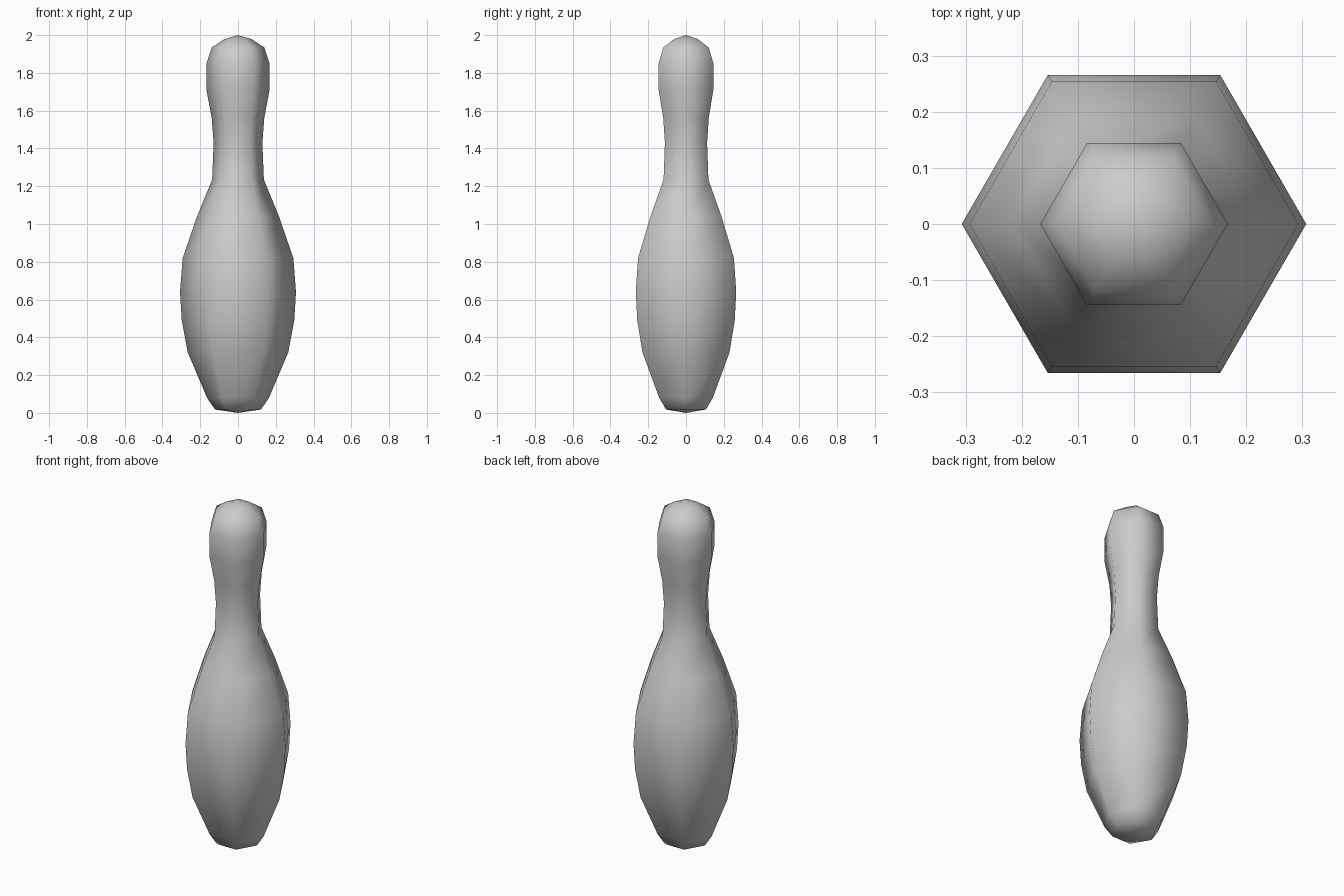
import bpy, bmesh, math

cube = bpy.data.objects.get("Cube")
if cube:
    bpy.data.objects.remove(cube, do_unlink=True)

SIDES = 6

# Pin colour
grey = bpy.data.materials.new("light grey")
grey.use_nodes = True
colour = (0.6, 0.6, 0.6, 1)
grey.diffuse_color = colour
grey.node_tree.nodes["Principled BSDF"].inputs["Base Color"].default_value = colour

# Profile from base to crown: (corner radius, height)
profile = [(0.122, 0.018), (0.164, 0.08), (0.266, 0.32), (0.298, 0.49),
           (0.307, 0.64), (0.293, 0.82), (0.217, 1.04), (0.137, 1.235),
           (0.129, 1.43), (0.139, 1.56), (0.167, 1.71), (0.167, 1.85),
           (0.139, 1.935), (0.07, 1.98)]

# Six-sided turned body
bm = bmesh.new()
rings = []
for radius, z in profile:
    angles = [math.tau * i / SIDES for i in range(SIDES)]
    rings.append([bm.verts.new((radius * math.cos(a), radius * math.sin(a), z))
                  for a in angles])
for low, high in zip(rings, rings[1:]):
    for i in range(SIDES):
        j = (i + 1) % SIDES
        bm.faces.new((low[i], low[j], high[j], high[i]))

# Pointed crown and shallow base close the ends
for ring, z in ((rings[0], 0), (rings[-1], 2)):
    tip = bm.verts.new((0, 0, z))
    for i in range(SIDES):
        bm.faces.new((ring[i], ring[(i + 1) % SIDES], tip))
bmesh.ops.recalc_face_normals(bm, faces=bm.faces)
for face in bm.faces:
    face.smooth = True

mesh = bpy.data.meshes.new("pin_body")
bm.to_mesh(mesh)
bm.free()
mesh.materials.append(grey)
pin = bpy.data.objects.new("pin_body", mesh)
bpy.context.collection.objects.link(pin)
